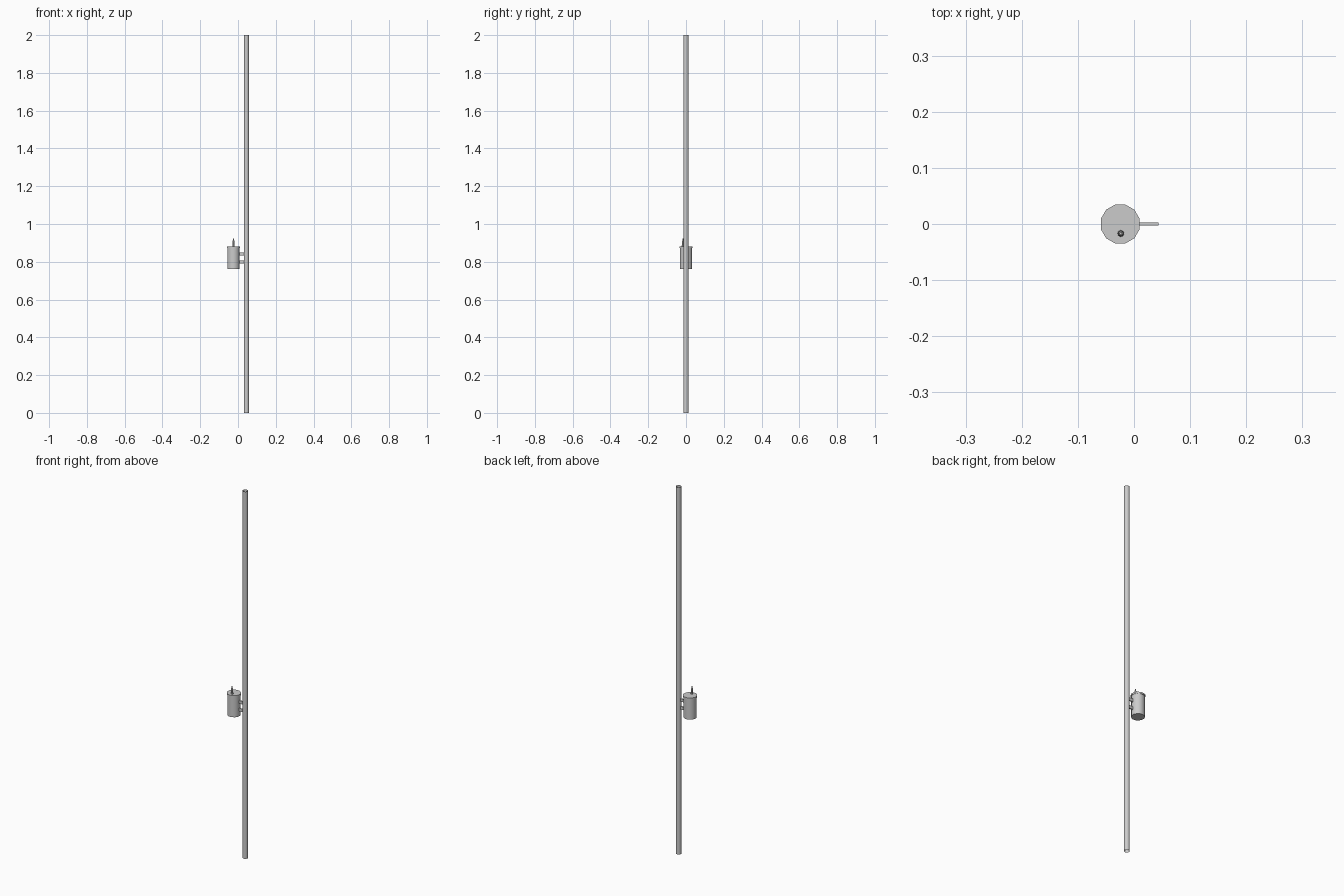
import bpy, bmesh, math

if "Cube" in bpy.data.objects:
    bpy.data.objects.remove(bpy.data.objects["Cube"])

def lathe(name, profile, loc, sides, turn=0.0, cap=True, smooth=True):
    """Revolve (radius, z) points around a vertical axis."""
    bm = bmesh.new()
    rings = []
    for r, z in profile:
        rings.append([bm.verts.new((r * math.cos(turn + 2 * math.pi * i / sides),
                                    r * math.sin(turn + 2 * math.pi * i / sides), z))
                      for i in range(sides)])
    for a, b in zip(rings, rings[1:]):
        for i in range(sides):
            j = (i + 1) % sides
            bm.faces.new((a[i], a[j], b[j], b[i]))
    if cap:
        bm.faces.new(rings[0][::-1])
        bm.faces.new(rings[-1])
    mesh = bpy.data.meshes.new(name)
    bm.to_mesh(mesh)
    bm.free()
    ob = bpy.data.objects.new(name, mesh)
    ob.location = loc
    bpy.context.collection.objects.link(ob)
    if smooth:
        bpy.context.view_layer.objects.active = ob
        ob.select_set(True)
        bpy.ops.object.shade_smooth_by_angle(angle=math.radians(40))
        ob.select_set(False)
    return ob

def box(name, lo, hi):
    bpy.ops.mesh.primitive_cube_add(size=1, location=[(a + b) / 2 for a, b in zip(lo, hi)])
    ob = bpy.context.object
    ob.name = name
    ob.scale = [b - a for a, b in zip(lo, hi)]
    ob.select_set(False)

POLE_X, CAN_X = 0.0445, -0.0245

# Open-ended pole
lathe("pole", [(0.0138, 0), (0.0138, 2)], (POLE_X, 0, 0), 12, math.radians(15), cap=False)

# Transformer tank with an overhanging lid rim
lathe("transformer_tank",
      [(0.0335, 0.762), (0.0335, 0.872), (0.0358, 0.872), (0.0358, 0.881)],
      (CAN_X, 0, 0), 12, math.radians(15))

# Insulated terminal on the lid
lathe("terminal_bushing",
      [(0.006, 0.880), (0.005, 0.895), (0.0055, 0.897), (0.0045, 0.912),
       (0.0025, 0.914), (0.0025, 0.923)],
      (CAN_X + 0.001, -0.017, 0), 8)

# Two mounting brackets between tank and pole
for n, z in (("upper", 0.840), ("lower", 0.798)):
    box(n + "_bracket", (0.0, -0.003, z - 0.008), (0.0435, 0.003, z + 0.008))
